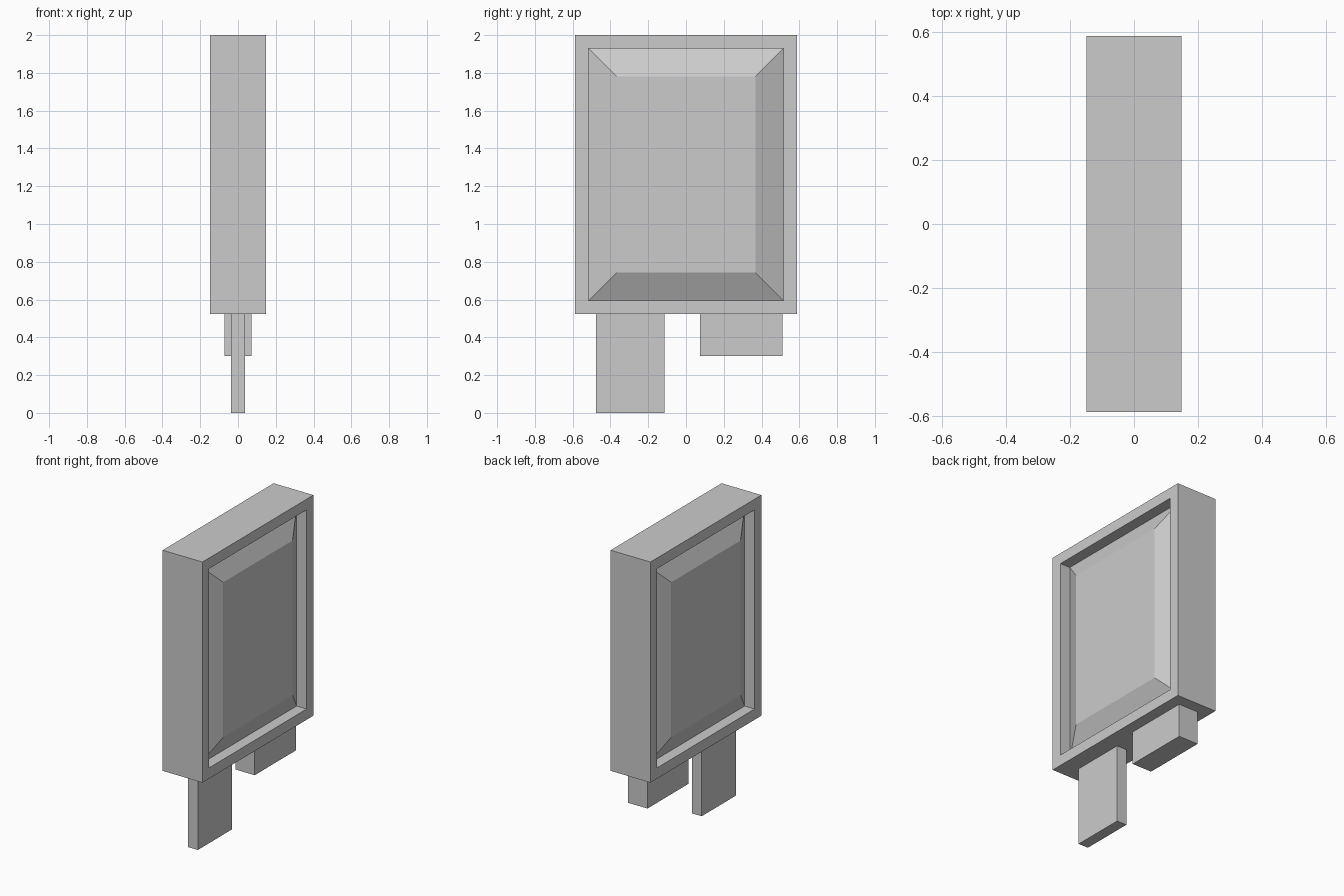
import bpy, bmesh

if "Cube" in bpy.data.objects:
    bpy.data.objects.remove(bpy.data.objects["Cube"])

HALF_Y, Z_LOW, Z_HIGH = 0.587, 0.523, 2.0
HALF_X, RIM, RECESS, SLOPE = 0.1475, 0.072, 0.074, 0.148


def finish(name, bm):
    bmesh.ops.recalc_face_normals(bm, faces=bm.faces)
    mesh = bpy.data.meshes.new(name)
    bm.to_mesh(mesh)
    bm.free()
    obj = bpy.data.objects.new(name, mesh)
    bpy.context.collection.objects.link(obj)
    return obj


def ring(bm, x, inset):
    """Rectangle parallel to the frame outline, moved inward by inset."""
    y, low, high = HALF_Y - inset, Z_LOW + inset, Z_HIGH - inset
    return [bm.verts.new((x, *p)) for p in ((-y, low), (y, low), (y, high), (-y, high))]


def box(name, x, y, z):
    bm = bmesh.new()
    bmesh.ops.create_cube(bm, size=1)
    for v in bm.verts:
        v.co = [lo + (hi - lo) * (c + 0.5) for c, (lo, hi) in zip(v.co, (x, y, z))]
    return finish(name, bm)


# Framed panel: rim, recess and raised bevelled centre on both faces
side = [(HALF_X, 0), (HALF_X, RIM), (HALF_X - RECESS, RIM), (HALF_X, RIM + SLOPE)]
steps = [(-x, i) for x, i in reversed(side)] + side
bm = bmesh.new()
rings = [ring(bm, x, i) for x, i in steps]
for a, b in zip(rings, rings[1:]):
    for k in range(4):
        n = (k + 1) % 4
        bm.faces.new((a[k], a[n], b[n], b[k]))
bm.faces.new(rings[0])
bm.faces.new(rings[-1])
finish("framed_panel", bm)

# Tabs hanging under the frame
box("long_tab", (-0.036, 0.036), (-0.476, -0.115), (0, Z_LOW))
box("short_tab", (-0.072, 0.072), (0.074, 0.51), (0.30, Z_LOW))
